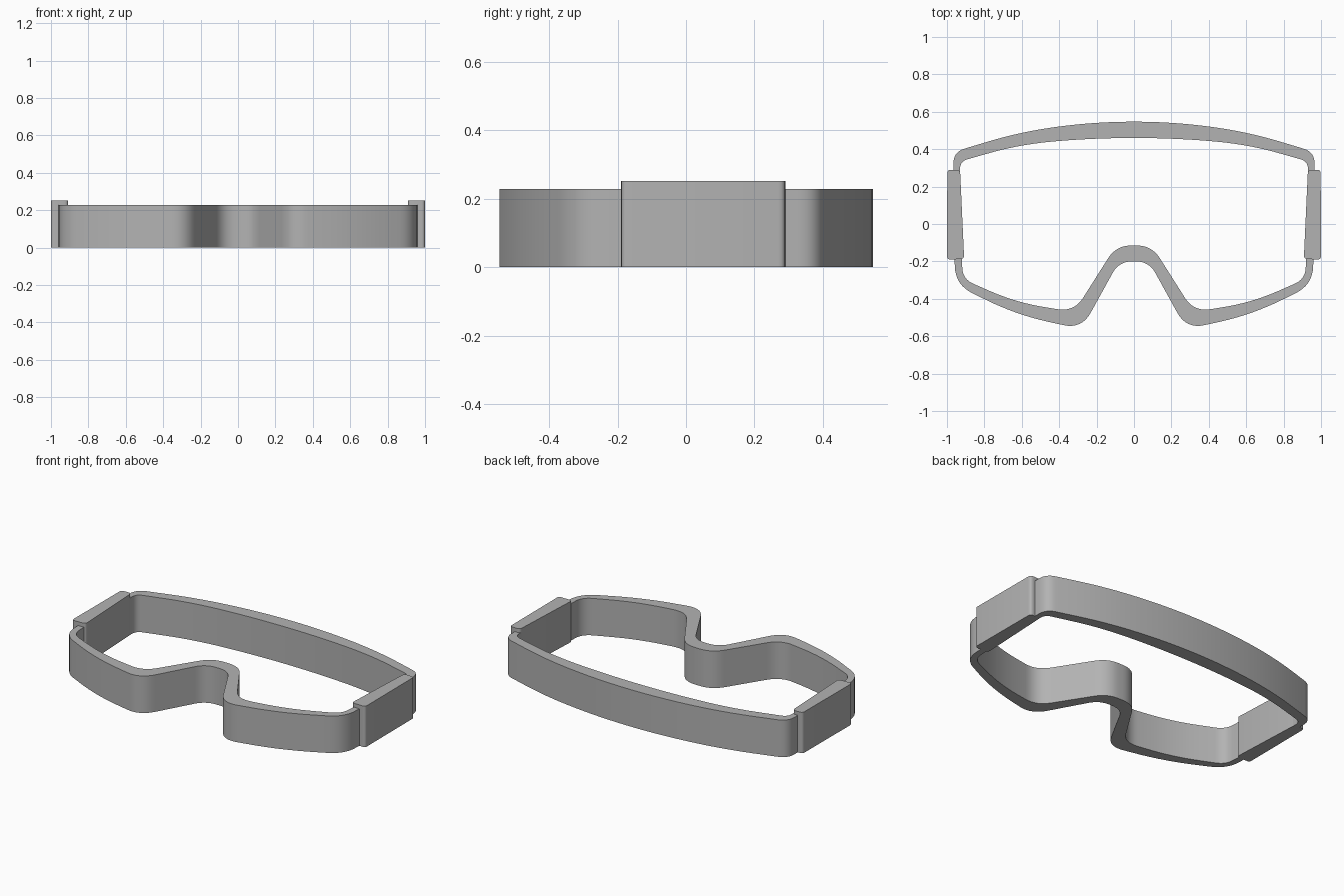
import bpy
import bmesh
import math
from mathutils import Vector

cube = bpy.data.objects.get("Cube")
if cube:
    bpy.data.objects.remove(cube)

grey = bpy.data.materials.new("plain_grey")
grey.use_nodes = True
colour = (0.45, 0.45, 0.45, 1)
grey.diffuse_color = colour
grey.node_tree.nodes["Principled BSDF"].inputs["Base Color"].default_value = colour


def rounded(corners, steps=8):
    """Closed outline with every corner (x, y, tangent length) softened."""
    outline = []
    for i, (x, y, reach) in enumerate(corners):
        here = Vector((x, y))
        before = Vector(corners[i - 1][:2]) - here
        after = Vector(corners[(i + 1) % len(corners)][:2]) - here
        a = here + before.normalized() * min(reach, before.length * 0.49)
        b = here + after.normalized() * min(reach, after.length * 0.49)
        for s in range(steps + 1):
            t = s / steps
            outline.append(a * (1 - t) ** 2 + here * 2 * t * (1 - t) + b * t * t)
    return outline


def mirrored(half):
    return half + [(-x, y, r) for x, y, r in reversed(half)]


def finish(name, bm):
    bmesh.ops.recalc_face_normals(bm, faces=bm.faces)
    mesh = bpy.data.meshes.new(name)
    bm.to_mesh(mesh)
    bm.free()
    obj = bpy.data.objects.new(name, mesh)
    bpy.context.collection.objects.link(obj)
    mesh.materials.append(grey)
    bpy.ops.object.select_all(action="DESELECT")
    obj.select_set(True)
    bpy.context.view_layer.objects.active = obj
    bpy.ops.object.shade_smooth_by_angle(angle=math.radians(30))
    return obj


def ring(name, outer, inner, height):
    """Upright wall between two outlines with equal point counts."""
    bm = bmesh.new()
    loops = [[bm.verts.new((p.x, p.y, z)) for p in line]
             for line, z in ((outer, 0), (outer, height), (inner, height), (inner, 0))]
    count = len(outer)
    for k in range(4):
        one, two = loops[k], loops[(k + 1) % 4]
        for i in range(count):
            j = (i + 1) % count
            bm.faces.new((one[i], one[j], two[j], two[i]))
    return finish(name, bm)


def slab(name, outline, height):
    """Solid upright block from one outline."""
    bm = bmesh.new()
    base = bm.faces.new([bm.verts.new((p.x, p.y, 0)) for p in outline])
    top = bmesh.ops.extrude_face_region(bm, geom=[base])
    moved = [v for v in top["geom"] if isinstance(v, bmesh.types.BMVert)]
    bmesh.ops.translate(bm, vec=(0, 0, height), verts=moved)
    return finish(name, bm)


# Goggle frame: brow, temple, cheek and nose bridge corners
outer_half = [
    (0.2, 0.547, 0.2), (0.6, 0.495, 0.2), (0.965, 0.385, 0.06),
    (0.965, 0.0, 0.1), (0.955, -0.325, 0.1), (0.63, -0.485, 0.2),
    (0.28, -0.562, 0.1), (0.08, -0.2, 0.07),
]
inner_half = [
    (0.2, 0.46, 0.2), (0.6, 0.428, 0.2), (0.93, 0.335, 0.04),
    (0.93, 0.0, 0.1), (0.915, -0.295, 0.06), (0.63, -0.42, 0.2),
    (0.32, -0.47, 0.09), (0.095, -0.115, 0.08),
]
ring("goggle_frame", rounded(mirrored(outer_half)), rounded(mirrored(inner_half)), 0.228)

# Strap clips on both temples
clip = [
    (0.998, 0.29, 0.02), (1.0, -0.19, 0.02),
    (0.908, -0.187, 0.02), (0.93, 0.29, 0.02),
]
for side, sign in (("left", 1), ("right", -1)):
    slab(side + "_strap_clip", rounded([(sign * x, y, r) for x, y, r in clip], 4), 0.252)
